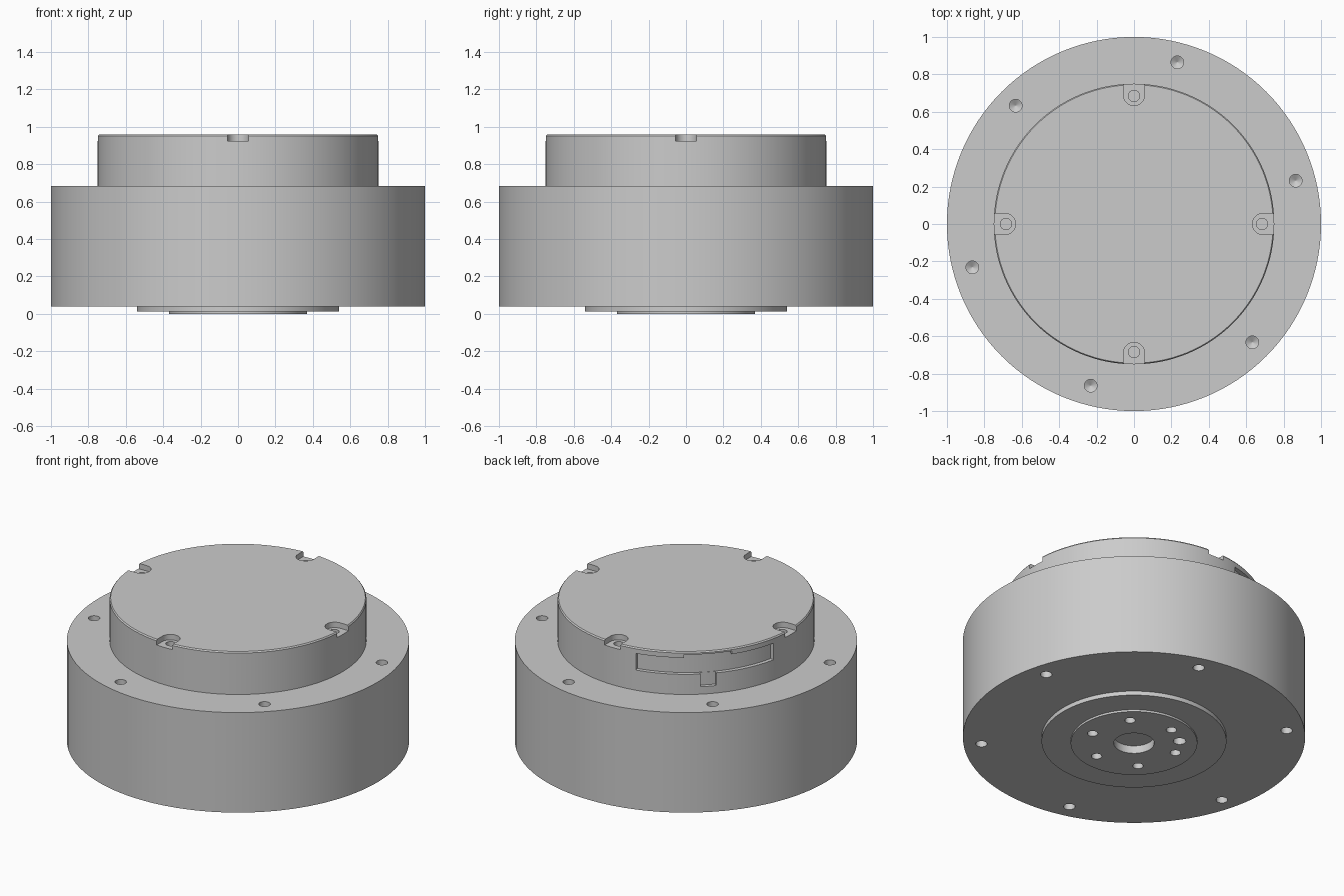
import bpy, bmesh
from math import cos, sin, pi, radians
from mathutils import Matrix, Vector

if "Cube" in bpy.data.objects:
    bpy.data.objects.remove(bpy.data.objects["Cube"], do_unlink=True)

grey = bpy.data.materials.new("machined grey")
grey.use_nodes = True
grey.diffuse_color = (0.6, 0.6, 0.6, 1)
grey.node_tree.nodes["Principled BSDF"].inputs["Base Color"].default_value = (0.6, 0.6, 0.6, 1)


def make_object(name, bm):
    bmesh.ops.recalc_face_normals(bm, faces=bm.faces)
    mesh = bpy.data.meshes.new(name)
    bm.to_mesh(mesh)
    bm.free()
    mesh.materials.append(grey)
    obj = bpy.data.objects.new(name, mesh)
    bpy.context.collection.objects.link(obj)
    return obj


def add_lathe(bm, profile, steps, x=0, y=0):
    """Revolve a (radius, height) profile about a vertical axis and cap its ends."""
    rings = []
    for r, z in profile:
        rings.append([bm.verts.new((x + r * cos(2 * pi * i / steps),
                                    y + r * sin(2 * pi * i / steps), z))
                      for i in range(steps)])
    for low, high in zip(rings, rings[1:]):
        for i in range(steps):
            j = (i + 1) % steps
            bm.faces.new((low[i], low[j], high[j], high[i]))
    bm.faces.new(rings[0][::-1])
    bm.faces.new(rings[-1])


def add_prism(bm, outline, z0, z1):
    """Extrude a flat outline between two heights."""
    low = [bm.verts.new((p[0], p[1], z0)) for p in outline]
    high = [bm.verts.new((p[0], p[1], z1)) for p in outline]
    bm.faces.new(low[::-1])
    bm.faces.new(high)
    for i in range(len(low)):
        j = (i + 1) % len(low)
        bm.faces.new((low[i], low[j], high[j], high[i]))


def polar(r, degrees):
    return r * cos(radians(degrees)), r * sin(radians(degrees))


def drill(bm, r, degrees, radius, mouth, end, tip=0.0):
    """A round hole from mouth to end, with an optional conical bottom."""
    x, y = polar(r, degrees)
    profile = [(radius, mouth), (radius, end)]
    if tip:
        profile.append((0.001, end + tip))
    add_lathe(bm, profile, 24, x, y)


def cut(target, bm):
    cutter = make_object("cutter", bm)
    cutter.hide_render = True
    mod = target.modifiers.new("cut", 'BOOLEAN')
    mod.operation = 'DIFFERENCE'
    mod.solver = 'EXACT'
    mod.object = cutter
    bpy.context.view_layer.objects.active = target
    bpy.ops.object.modifier_apply(modifier=mod.name)
    bpy.data.objects.remove(cutter, do_unlink=True)


# Main housing with stepped output hub underneath
bm = bmesh.new()
add_lathe(bm, [(0.37, 0), (0.37, 0.013), (0.54, 0.013), (0.54, 0.04),
               (1, 0.04), (1, 0.685)], 128)
housing = make_object("housing", bm)

# Blind bolt holes on both faces, hub holes, dowel hole and centre bore
bm = bmesh.new()
for k in range(6):
    drill(bm, 0.895, 15 + 60 * k, 0.034, 0.75, 0.62, -0.02)
    drill(bm, 0.895, 15 + 60 * k, 0.034, -0.05, 0.14, 0.02)
    drill(bm, 0.267, 45 + 60 * k, 0.031, -0.05, 0.12, 0.02)
drill(bm, 0.267, 135, 0.037, -0.05, 0.12)
add_lathe(bm, [(0.118, -0.05), (0.118, 0.05)], 48)
cut(housing, bm)

# Raised cover with a fine chamfer on its rim
bm = bmesh.new()
add_lathe(bm, [(0.75, 0.685), (0.75, 0.952), (0.744, 0.96)], 128)
cover = make_object("cover", bm)

# Four U-shaped screw notches at the rim
bm = bmesh.new()
for k in range(4):
    turn = Matrix.Rotation(k * pi / 2, 3, 'Z')
    w = 0.057
    outline = [Vector((0.69 + w * cos(a), w * sin(a), 0))
               for a in (pi / 2 + pi * i / 16 for i in range(17))]
    outline += [Vector((0.82, -w, 0)), Vector((0.82, w, 0))]
    add_prism(bm, [turn @ p for p in outline], 0.925, 1.0)
cut(cover, bm)

# Screw holes in the notch floors
bm = bmesh.new()
for k in range(4):
    drill(bm, 0.685, 90 * k, 0.03, 0.94, 0.895)
cut(cover, bm)

# Connector window: wide recess, raised middle and lower cable slot
for half, inner, z0, z1 in ((33, 0.725, 0.815, 0.922),
                            (11, 0.726, 0.85, 0.942),
                            (3.6, 0.727, 0.733, 0.85)):
    bm = bmesh.new()
    steps = 24
    angles = [135 - half + 2 * half * i / steps for i in range(steps + 1)]
    add_prism(bm, [polar(inner, a) for a in angles]
              + [polar(0.8, a) for a in reversed(angles)], z0, z1)
    cut(cover, bm)

# Smooth round walls, keep machined edges sharp
for obj in (housing, cover):
    bpy.ops.object.select_all(action='DESELECT')
    obj.select_set(True)
    bpy.context.view_layer.objects.active = obj
    bpy.ops.object.shade_smooth_by_angle(angle=radians(25))
